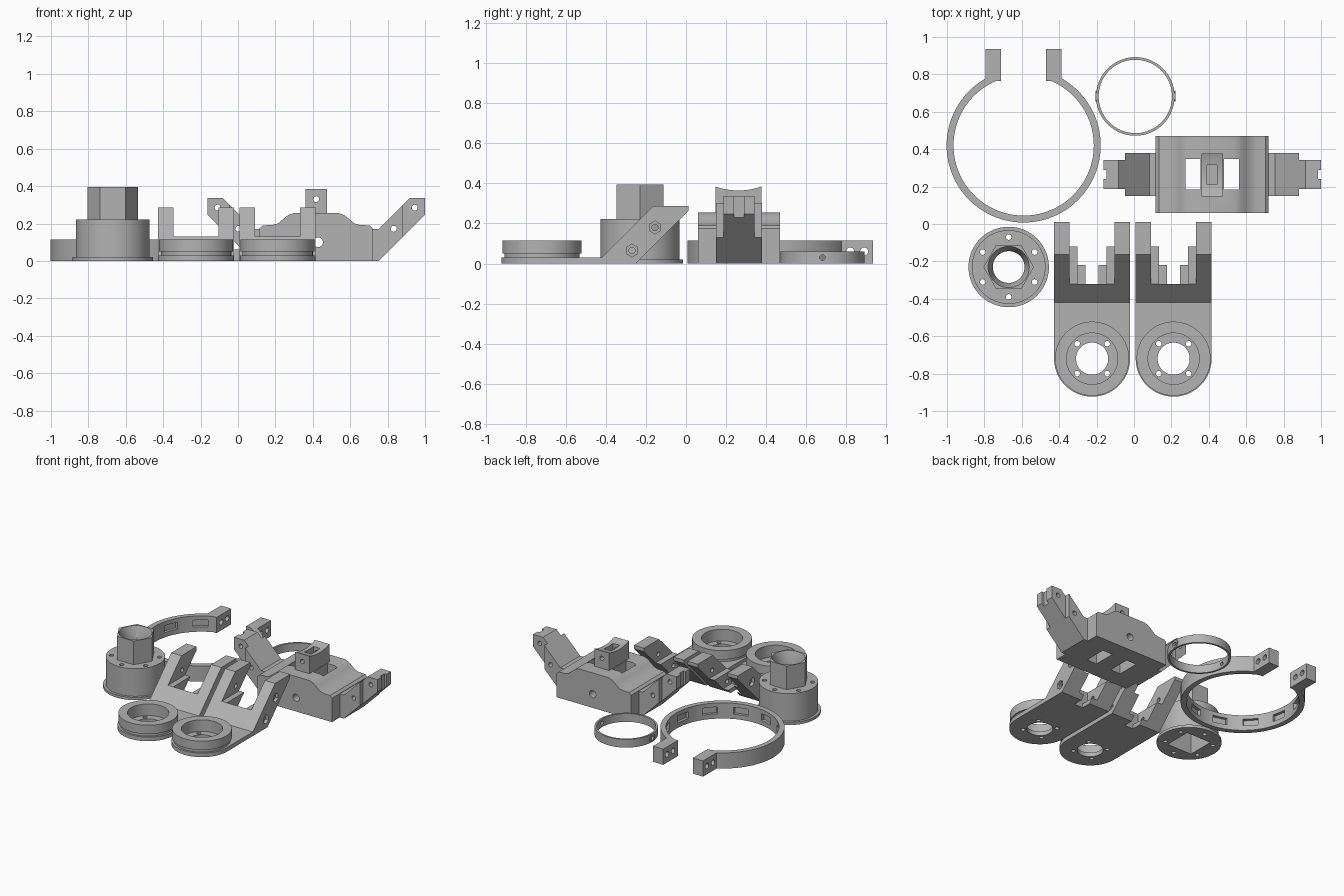
import bpy, math
from math import sin, cos, pi, radians

if "Cube" in bpy.data.objects:
    bpy.data.objects.remove(bpy.data.objects["Cube"])

mat = bpy.data.materials.new("plain grey")
mat.diffuse_color = (0.45, 0.45, 0.45, 1)
mat.use_nodes = True
mat.node_tree.nodes["Principled BSDF"].inputs["Base Color"].default_value = mat.diffuse_color


def extrude(name, pts, axis, lo, hi):
    """Prism from a 2D outline; axis x takes (y,z), y takes (x,z), z takes (x,y)."""
    place = {"x": lambda a, b, t: (t, a, b),
             "y": lambda a, b, t: (a, t, b),
             "z": lambda a, b, t: (a, b, t)}[axis]
    n = len(pts)
    verts = [place(a, b, t) for t in (lo, hi) for a, b in pts]
    faces = [tuple(range(n)), tuple(range(2 * n - 1, n - 1, -1))]
    faces += [(i, i + n, (i + 1) % n + n, (i + 1) % n) for i in range(n)]
    me = bpy.data.meshes.new(name)
    me.from_pydata(verts, [], faces)
    ob = bpy.data.objects.new(name, me)
    bpy.context.collection.objects.link(ob)
    bpy.context.view_layer.objects.active = ob
    bpy.ops.object.select_all(action="DESELECT")
    ob.select_set(True)
    bpy.ops.object.mode_set(mode="EDIT")
    bpy.ops.mesh.select_all(action="SELECT")
    bpy.ops.mesh.normals_make_consistent(inside=False)
    bpy.ops.object.mode_set(mode="OBJECT")
    me.materials.append(mat)
    return ob


def circle(a, b, r, n=64, turn=0.0):
    return [(a + r * cos(turn + 2 * pi * i / n), b + r * sin(turn + 2 * pi * i / n)) for i in range(n)]


def cyl(a, b, r, axis, lo, hi, n=64, turn=0.0, name="tool"):
    return extrude(name, circle(a, b, r, n, turn), axis, lo, hi)


def box(x0, x1, y0, y1, z0, z1, name="tool"):
    return extrude(name, [(x0, y0), (x1, y0), (x1, y1), (x0, y1)], "z", z0, z1)


def combine(ob, tools, op):
    for t in tools:
        m = ob.modifiers.new("combine", "BOOLEAN")
        m.operation, m.object, m.solver = op, t, "EXACT"
        bpy.context.view_layer.objects.active = ob
        bpy.ops.object.modifier_apply(modifier=m.name)
        bpy.data.objects.remove(t)


def add(ob, *tools):
    combine(ob, tools, "UNION")


def cut(ob, *tools):
    combine(ob, tools, "DIFFERENCE")


def cone(x, y, r0, r1, z0, z1):
    bpy.ops.mesh.primitive_cone_add(vertices=64, radius1=r0, radius2=r1, depth=z1 - z0,
                                    location=(x, y, (z0 + z1) / 2))
    return bpy.context.object


# Split clamp ring with two bolt tabs and inner pockets
cx, cy = -0.59, 0.42
ring = cyl(cx, cy, 0.412, "z", 0, 0.115, 128, name="clamp_ring")
cut(ring, cyl(cx, cy, 0.375, "z", -0.1, 0.2, 128), box(cx - 0.12, cx + 0.12, cy, cy + 0.6, -0.1, 0.2))
for s in (-1, 1):
    x0, x1 = sorted((cx + s * 0.12, cx + s * 0.203))
    add(ring, box(x0, x1, 0.765, 0.935, 0, 0.115))
for y in (0.82, 0.89):
    cut(ring, cyl(y, 0.06, 0.02, "x", -1.1, 0, 24))
for i in range(10):
    pocket = box(0.35, 0.395, -0.05, 0.05, 0.035, 0.085)
    pocket.location = (cx, cy, 0)
    pocket.rotation_euler.z = radians(90 + 36 + i * 32)
    cut(ring, pocket)

# Thin spacer ring with two small bosses
sx, sy = 0.007, 0.682
spacer = cyl(sx, sy, 0.21, "z", 0, 0.06, 96, name="spacer_ring")
for s in (-1, 1):
    x0, x1 = sorted((sx + s * 0.19, sx + s * 0.214))
    add(spacer, cyl(sy, 0.03, 0.028, "x", x0, x1, 24))
cut(spacer, cyl(sx, sy, 0.196, "z", -0.1, 0.2, 96), cyl(sy, 0.03, 0.014, "x", -0.4, 0.4, 20))

# Hex-topped hub with flange, bolt circle and square socket underneath
hx, hy = -0.67, -0.23
hub = cyl(hx, hy, 0.215, "z", 0, 0.02, 96, name="hex_hub")
add(hub, cyl(hx, hy, 0.197, "z", 0.01, 0.222, 96), cyl(hx, hy, 0.135, "z", 0.2, 0.395, 6))
cut(hub, cyl(hx, hy, 0.085, "z", -0.1, 0.5), cone(hx, hy, 0.08, 0.112, 0.31, 0.4),
    box(hx - 0.1, hx + 0.1, hy - 0.1, hy + 0.1, -0.1, 0.17))
for i in range(6):
    a = radians(30 + 60 * i)
    cut(hub, cyl(hx + 0.16 * cos(a), hy + 0.16 * sin(a), 0.015, "z", -0.1, 0.3, 20))


# Forked arm plates with a round motor cup
def arm_plate(name, px):
    py, w = -0.72, 0.203
    arc = [(px + w * cos(pi + pi * i / 40), py + w * sin(pi + pi * i / 40)) for i in range(41)]
    ob = extrude(name, arc + [(px + w, -0.3), (px - w, -0.3)], "z", 0, 0.03)
    # sloping fork, cut to two tall prongs with a low step beside each
    fork = extrude("tool", [(-0.42, 0), (-0.25, 0), (0.012, 0.262), (0.012, 0.287),
                            (-0.163, 0.287), (-0.42, 0.03)], "x", px - w, px + w)
    add(ob, fork)
    cut(ob, box(px - 0.12, px + 0.12, -0.32, 0.1, 0.13, 0.4),
        box(px - 0.078, px + 0.078, -0.32, 0.1, 0.03, 0.4),
        box(px - 0.035, px + 0.035, -0.32, 0.1, -0.1, 0.4))
    # cup with a narrow neck below it
    add(ob, cyl(px, py, 0.188, "z", 0.02, 0.055, 80), cyl(px, py, 0.198, "z", 0.05, 0.115, 80))
    cut(ob, cyl(px, py, 0.137, "z", 0.03, 0.3, 80), cyl(px, py, 0.086, "z", -0.1, 0.3))
    for sx_ in (-1, 1):
        for sy_ in (-1, 1):
            cut(ob, cyl(px + sx_ * 0.08, py + sy_ * 0.08, 0.015, "z", -0.1, 0.1, 16))
    # cross bolts with hexagonal nut pockets
    for y, z in ((-0.155, 0.18), (-0.27, 0.065)):
        cut(ob, cyl(y, z, 0.016, "x", px - 0.3, px + 0.3, 20))
        for s in (-1, 1):
            x0, x1 = sorted((px + s * 0.18, px + s * 0.25))
            cut(ob, cyl(y, z, 0.032, "x", x0, x1, 6, pi / 6))
    return ob


left_plate = arm_plate("left_arm_plate", -0.224)
right_plate = arm_plate("right_arm_plate", 0.212)

# Saddle bracket: hump-topped body
bx, by = 0.418, 0.265
half = [(0.302, 0), (0.302, 0.175), (0.285, 0.19), (0.235, 0.192), (0.205, 0.2),
        (0.175, 0.225), (0.15, 0.245), (0.12, 0.256)]
outline = [(bx + x, z) for x, z in half] + [(bx - x, z) for x, z in reversed(half)]
bracket = extrude("saddle_bracket", outline, "y", 0.06, 0.47)
# sloping end arms with a narrower tip
for s in (-1, 1):
    wide = [(0.25, 0), (0.335, 0), (0.465, 0.13), (0.465, 0.302), (0.335, 0.172), (0.25, 0.172)]
    tip = [(0.335, 0), (0.582, 0.247), (0.582, 0.337), (0.5, 0.337), (0.335, 0.172)]
    add(bracket, extrude("tool", [(bx + s * x, z) for x, z in wide], "y", 0.15, 0.38),
        extrude("tool", [(bx + s * x, z) for x, z in tip], "y", 0.188, 0.343))
    x0, x1 = sorted((bx + s * 0.565, bx + s * 0.6))
    cut(bracket, box(x0, x1, 0.24, 0.29, 0.2, 0.4))
    for x, z in ((0.527, 0.285), (0.415, 0.172)):
        cut(bracket, cyl(bx + s * x, z, 0.016, "y", 0, 0.6, 20))
    # windows beside the centre post
    x0, x1 = sorted((bx + s * 0.062, bx + s * 0.143))
    cut(bracket, box(x0, x1, 0.185, 0.348, -0.1, 0.4))
# centre post with dished top, slot and cross holes
post = box(bx - 0.058, bx + 0.058, 0.147, 0.377, 0.1, 0.387)
cut(post, cyl(by - 0.003, 0.365 + 0.34, 0.34, "x", 0, 1, 128))
add(bracket, post)
cut(bracket, box(0.39, 0.445, 0.21, 0.315, 0.27, 0.45),
    cyl(bx, 0.33, 0.016, "y", 0, 0.6, 20), cyl(bx + 0.01, 0.1, 0.026, "y", 0, 0.6, 24))

# Smooth round walls, keep edges crisp
for ob in (ring, spacer, hub, left_plate, right_plate, bracket):
    bpy.ops.object.select_all(action="DESELECT")
    ob.select_set(True)
    bpy.context.view_layer.objects.active = ob
    bpy.ops.object.shade_smooth_by_angle(angle=radians(30))
